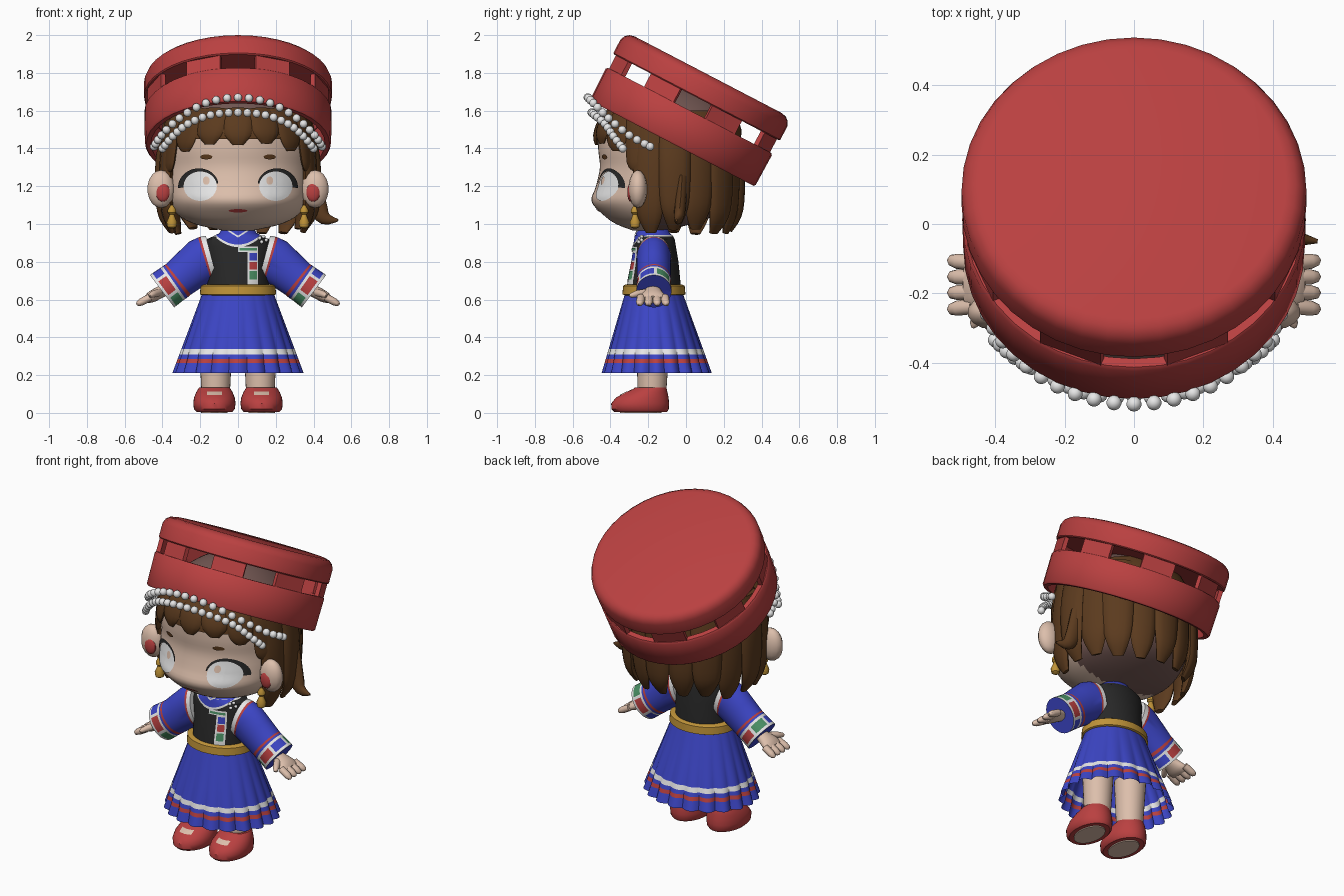
import bpy, bmesh, math, random
from mathutils import Vector, Matrix
from mathutils.bvhtree import BVHTree

if "Cube" in bpy.data.objects:
    bpy.data.objects.remove(bpy.data.objects["Cube"])
random.seed(4)
COLOURS = {
    "red": (.49, .052, .052), "brown": (.105, .043, .013), "skin": (.72, .52, .41),
    "white": (.82, .82, .82), "blue": (.045, .06, .56), "black": (.021, .021, .021),
    "gold": (.52, .29, .04), "green": (.07, .28, .13), "dusky brown": (.17, .095, .085)}
MATS = {}
for key, rgb in COLOURS.items():
    m = MATS[key] = bpy.data.materials.new(key)
    m.use_nodes = True
    m.diffuse_color = (*rgb, 1)
    m.node_tree.nodes["Principled BSDF"].inputs["Base Color"].default_value = (*rgb, 1)
X, FRONT, Z = Vector((1, 0, 0)), Vector((0, -1, 0)), Vector((0, 0, 1))
MADE = []
SIDES = (("left", 1), ("right", -1))


def finish(name, bm, names):
    mesh = bpy.data.meshes.new(name)
    bm.to_mesh(mesh)
    bm.free()
    for n in names:
        mesh.materials.append(MATS[n])
    ob = bpy.data.objects.new(name, mesh)
    bpy.context.collection.objects.link(ob)
    MADE.append(ob)


def spline(pts, n):
    """Catmull-Rom through tuples, n steps per span."""
    out = []
    for i in range(len(pts) - 1):
        a, b, c, d = pts[max(i - 1, 0)], pts[i], pts[i + 1], pts[min(i + 2, len(pts) - 1)]
        for k in range(n):
            t = k / n
            out.append(tuple(q + .5 * t * (r - p + t * (2*p - 5*q + 4*r - s + t * (3*(q - r) + s - p)))
                             for p, q, r, s in zip(a, b, c, d)))
    return out + [tuple(pts[-1])]


def loft(name, rings, mats, sides=32, axis=None, hint=FRONT, caps=True, sub=1, pleats=0, depth=0,
         keep=None, recolour=None):
    """Skin elliptical rings (x, y, z, a, b); hint None points b away from the head's axis."""
    if isinstance(mats, str):
        mats = [mats] * (len(rings) - 1)
    if sub > 1:
        rings = spline(rings, sub)
    pts = [Vector(r[:3]) for r in rings]
    names = list(COLOURS)
    bm, loops = bmesh.new(), []
    for i, r in enumerate(rings):
        t = axis or (pts[min(i + 1, len(pts) - 1)] - pts[max(i - 1, 0)]).normalized()
        h = hint or Vector((pts[i].x, pts[i].y + .1, 0))
        n = (h - t * h.dot(t)).normalized()
        side = t.cross(n)
        loop = []
        for k in range(sides):
            w = math.tau * k / sides
            g = 1 - depth * i / len(rings) * (1 - abs(math.cos(pleats * w / 2)))
            loop.append(bm.verts.new(pts[i] + g * (side * r[3] * math.cos(w) + n * r[4] * math.sin(w))))
        loops.append(loop)
    for i in range(len(loops) - 1):
        m = mats[i // sub]
        for k in range(sides):
            j = (k + 1) % sides
            f = bm.faces.new((loops[i][k], loops[i][j], loops[i + 1][j], loops[i + 1][k]))
            f.material_index = names.index(m if isinstance(m, str) else m[k % len(m)])
    if caps:
        for loop, m in ((loops[0], mats[0]), (loops[-1], mats[-1])):
            bm.faces.new(loop).material_index = names.index(m)
    if recolour:
        for f in bm.faces:
            if recolour[1](f.calc_center_median()):
                f.material_index = names.index(recolour[0])
    if keep:
        bmesh.ops.delete(bm, geom=[f for f in bm.faces if not keep(f.calc_center_median())], context="FACES")
    bmesh.ops.recalc_face_normals(bm, faces=bm.faces[:])
    tree = BVHTree.FromBMesh(bm)
    finish(name, bm, names)
    return tree


def balls(name, mat, places, size):
    bm = bmesh.new()
    for p in places:
        bmesh.ops.create_uvsphere(bm, u_segments=14, v_segments=9, radius=1,
                                  matrix=Matrix.Translation(p) @ Matrix.Diagonal((*size, 1)))
    finish(name, bm, [mat])


def decal(name, mat, tree, shape, lift=.005, nu=6, nv=28):
    """Project a patch shape(u, v) -> (x, z) onto a surface from the front."""
    bm, grid = bmesh.new(), []
    for i in range(nu + 1):
        row = []
        for j in range(nv + 1):
            x, z = shape(i / nu, j / nv)
            hit = tree.ray_cast(Vector((x, -2, z)), -FRONT)[0]
            row.append(bm.verts.new((x, (hit.y if hit else -.18) - lift, z)))
        grid.append(row)
    for i in range(nu):
        for j in range(nv):
            bm.faces.new((grid[i][j], grid[i + 1][j], grid[i + 1][j + 1], grid[i][j + 1]))
    bmesh.ops.remove_doubles(bm, verts=bm.verts[:], dist=1e-5)
    bm.normal_update()
    bmesh.ops.reverse_faces(bm, faces=[f for f in bm.faces if f.normal.y > 0])
    finish(name, bm, [mat])


def disc(x, z, rx, rz):
    return lambda u, v: (x + u * rx * math.cos(math.tau * v), z + u * rz * math.sin(math.tau * v))


def rect(x0, x1, z0, z1):
    return lambda u, v: (x0 + (x1 - x0) * u, z0 + (z1 - z0) * v)


# Head and face
HEAD = [(0, -.2, .965, .08, .08), (0, -.17, 1, .23, .2), (0, -.14, 1.05, .32, .3), (0, -.135, 1.12, .365, .365),
        (0, -.115, 1.2, .38, .362), (0, -.1, 1.3, .385, .356), (0, -.1, 1.4, .39, .365), (0, -.09, 1.5, .37, .37),
        (0, -.08, 1.6, .31, .32), (0, -.08, 1.68, .22, .23), (0, -.08, 1.73, .12, .12), (0, -.08, 1.75, .02, .02)]
head = loft("head", HEAD, "skin", 56, Z, sub=4, recolour=("dusky brown", lambda c: c.y > -.15 or c.z > 1.56))
decal("mouth", "red", head, disc(0, 1.07, .05, .009))
for side, s in SIDES:
    decal(side + "_eye", "white", head, disc(s * .2, 1.2, .088, .078))
    decal(side + "_pupil", "skin", head, disc(s * .168, 1.23, .018, .022), .009)

    def lash(u, v):
        w, k = math.radians(-5 + 175 * v), 1 + u * (.34 - .24 * v)
        return s * (.2 + .088 * k * math.cos(w)), 1.2 + .078 * k * math.sin(w)
    decal(side + "_eyelash", "black", head, lash, .009)
    decal(side + "_eyebrow", "brown", head, disc(s * .168, 1.355, .032, .013), .008)
    balls(side + "_ear", "skin", [(s * .408, -.255, 1.185)], (.074, .05, .1))
    balls(side + "_inner_ear", "red", [(s * .398, -.293, 1.168)], (.038, .018, .05))
    loft(side + "_earring", [(s * .35, -.27, z, r, r) for z, r in
         ((.975, .008), (.985, .024), (1.01, .028), (1.035, .017), (1.05, .012), (1.06, .022), (1.075, .022), (1.1, .006))],
         "gold", 14, Z)

# Hair: inner cap, back locks, fringe, flick
loft("hair_cap", [(x, y, z, a + .013, b + .013) for x, y, z, a, b in HEAD[3:9]], "brown", 56, Z, caps=False, sub=4,
     keep=lambda c: c.y > -.2 or c.z > 1.46)


def lock(name, az, profile, width, thick):
    a = math.radians(az)
    n = len(profile) - 1
    loft(name, [(r * math.sin(a), -.1 + .93 * r * math.cos(a), z,
                 width * (1 - .68 * (i / n) ** 3), thick * (1 - .6 * (i / n) ** 3))
                for i, (z, r) in enumerate(profile)], "brown", 12, hint=None, sub=3)


for i in range(11):
    tip = .945 + random.uniform(0, .035)
    out = .016 * (i % 2)
    lock("back_hair_lock", -105 + 21 * i,
         [(1.55, .36), (1.35, .388 + out), (1.15, .392 + out), (tip + .08, .38 + out), (tip, .355)],
         random.uniform(.085, .095), .034)
for i in range(-3, 4):
    tip = 1.425 - .15 * (abs(i) / 3) ** 3 + random.uniform(-.008, .008)
    lock("fringe_lock", 180 + 22 * i, [(1.6, .31), (1.54, .37), (tip + .05, .4), (tip, .4)], .086, .024)
loft("hair_flick", [(.39, -.02, 1.25, .05, .03), (.42, -.03, 1.1, .05, .03), (.46, -.04, 1.03, .035, .025),
                    (.53, -.05, 1.02, .006, .006)], "brown", 12, sub=3)

# Tilted drum hat with an open row of windows
UP, FORE = Vector((0, .462, .887)), Vector((0, -.887, .462))
BASE = Vector((0, -.065, 1.44))


def hat_rings(profile):
    return [(*(BASE + UP * h), r, r) for h, r in profile]


loft("hat_band", hat_rings([(-.016, .46), (-.016, .485), (-.006, .493), (.172, .496), (.182, .488), (.182, .46), (-.016, .46)]),
     "red", 40, UP, FORE, caps=False)
loft("hat_crown", hat_rings([(.26, .45), (.26, .492), (.266, .498), (.345, .498), (.371, .487), (.388, .467), (.395, .44)]),
     "red", 40, UP, FORE)
for i in range(8):
    turn = Matrix((X, FORE, UP)).transposed().to_4x4() @ Matrix.Rotation(math.tau * (i + .5) / 8, 4, "Z")
    bm = bmesh.new()
    bmesh.ops.create_cube(bm, size=1, matrix=Matrix.Translation(BASE + UP * .22) @ turn
                          @ Matrix.Translation((0, .468, 0)) @ Matrix.Diagonal((.19, .025, .09, 1)))
    finish("hat_window_block", bm, ["red"])

# Pearl strings
for name, half, top in (
        ("upper_pearls", [(.445, -.19, 1.41), (.405, -.3, 1.47), (.31, -.41, 1.56), (.17, -.49, 1.64)], (0, -.52, 1.67)),
        ("lower_pearls", [(.4, -.335, 1.4), (.345, -.385, 1.465), (.265, -.43, 1.53), (.145, -.485, 1.577)], (0, -.5, 1.59))):
    path = half + [top] + [(-x, y, z) for x, y, z in reversed(half)]
    balls(name, "white", spline(path, 3), (.022, .022, .022))

# Torso, collar and belt
torso = loft("vest", [(0, -.17, .62, .17, .145), (0, -.17, .7, .163, .14), (0, -.165, .8, .165, .125),
                      (0, -.165, .88, .175, .112), (0, -.165, .92, .165, .105), (0, -.168, .935, .13, .1),
                      (0, -.17, .942, .12, .096), (0, -.175, .95, .1, .09), (0, -.18, .975, .085, .082),
                      (0, -.18, .985, .08, .078)],
             ["black"] * 5 + ["white", "blue", "blue", "blue"], 48, Z)
loft("neck", [(0, -.17, .93, .07, .07), (0, -.17, 1.02, .07, .07)], "skin", 24, Z)
loft("belt", [(0, -.17, z, a, a - .035) for z, a in ((.622, .19), (.628, .202), (.672, .198), (.68, .185))], "gold", 48, Z)


def neckline(v):
    return (v - .5) * .23, .878 + .048 * (2 * v - 1) ** 2


decal("neck_trim", "white", torso, lambda u, v: (neckline(v)[0], neckline(v)[1] + .013 * u), .006)
decal("neck_panel", "blue", torso, lambda u, v: (neckline(v)[0], neckline(v)[1] * (1 - u) + .942 * u), .004)
decal("collar_trim", "white", torso, lambda u, v: ((v - .5) * .11, .928 + .035 * abs(2 * v - 1) + .01 * u), .006)
decal("placket", "white", torso, rect(.05, .107, .68, .875), .005)
decal("placket_top", "white", torso, rect(0, .107, .852, .88), .006)
decal("placket_top_patch", "green", torso, rect(.008, .1, .859, .872), .009)
for c, z0, z1 in (("green", .705, .75), ("red", .76, .8), ("blue", .806, .846)):
    decal("placket_patch", c, torso, rect(.062, .1, z0, z1), .009)
balls("vest_pearls", "white", [(.115, -.245, .925), (.135, -.235, .933), (.125, -.25, .905), (.15, -.235, .915)],
      (.01, .01, .01))

# Pleated skirt with hem stripes
loft("skirt", [(0, -.17 + .015 * t, .635 - .425 * t, .188 + .16 * t, .152 + .14 * t)
               for t in (0, .2, .45, .7, .765, .82, .872, 1)],
     ["blue"] * 3 + ["white", "blue", "red", "blue"], 160, Z, caps=False, pleats=20, depth=.1)

CUFF = sum((["white"] + [c] * 5 for c in ("green", "red", "blue")), [])
for side, s in SIDES:
    # Sleeves with trimmed shoulder and patchwork cuff
    loft(side + "_sleeve",
         [(s * x, -.17, z, a, b) for x, z, a, b in
          ((.14, .822, .12, .092), (.155, .818, .122, .092), (.165, .815, .122, .092), (.176, .812, .122, .092),
           (.188, .808, .121, .09), (.25, .76, .112, .09), (.315, .707, .104, .09), (.327, .698, .105, .091),
           (.338, .69, .105, .091), (.35, .682, .105, .091), (.39, .653, .107, .093), (.402, .644, .107, .093),
           (.398, .647, .085, .075))],
         ["white", "white", "red", "blue", "blue", "blue", "red", "blue", "white", CUFF[::s], "white", "blue"], 36)
    # Hands
    loft(side + "_palm", [(s * x, -.175, z, t, w) for x, z, t, w in
         ((.37, .66, .03, .035), (.42, .635, .032, .05), (.46, .613, .03, .068), (.485, .6, .02, .065))],
         "skin", 20, sub=3)
    for k in range(4):
        y = -.238 + .042 * k
        loft(side + "_finger", [(s * .465, y, .612, .02, .022), (s * .51, y - .005 + .003 * k, .588, .02, .022),
                                (s * .53, y - .008 + .005 * k, .577, .014, .016),
                                (s * .537, y - .008 + .005 * k, .573, .005, .005)], "skin", 12)
    loft(side + "_thumb", [(s * .415, -.205, .638, .02, .02), (s * .445, -.26, .63, .019, .019),
                           (s * .462, -.29, .622, .013, .013), (s * .466, -.3, .62, .004, .004)], "skin", 12, hint=Z)
    # Legs and shoes
    loft(side + "_leg", [(s * .118, -.18, .1, .075, .075), (s * .118, -.175, .4, .09, .09)], "skin", 28, Z)
    shoe = loft(side + "_shoe", [(s * .125, y, z, a, b) for y, z, a, b in
                ((-.24, .006, .095, .14), (-.243, .02, .108, .152), (-.243, .05, .112, .153), (-.232, .08, .108, .14),
                 (-.21, .108, .097, .112), (-.19, .128, .085, .088), (-.187, .135, .08, .082))], "red", 36, Z)
    loft(side + "_sole", [(s * .125, -.24, 0, .07, .11), (s * .125, -.24, .01, .07, .11)], "skin", 32, Z)
    decal(side + "_buckle", "skin", shoe, rect(s * .125 - .04, s * .125 + .04, .095, .112))

# Smooth shading with sharp edges kept
bpy.ops.object.select_all(action="DESELECT")
for ob in MADE:
    ob.select_set(True)
bpy.context.view_layer.objects.active = MADE[0]
bpy.ops.object.shade_smooth_by_angle(angle=math.radians(40))
